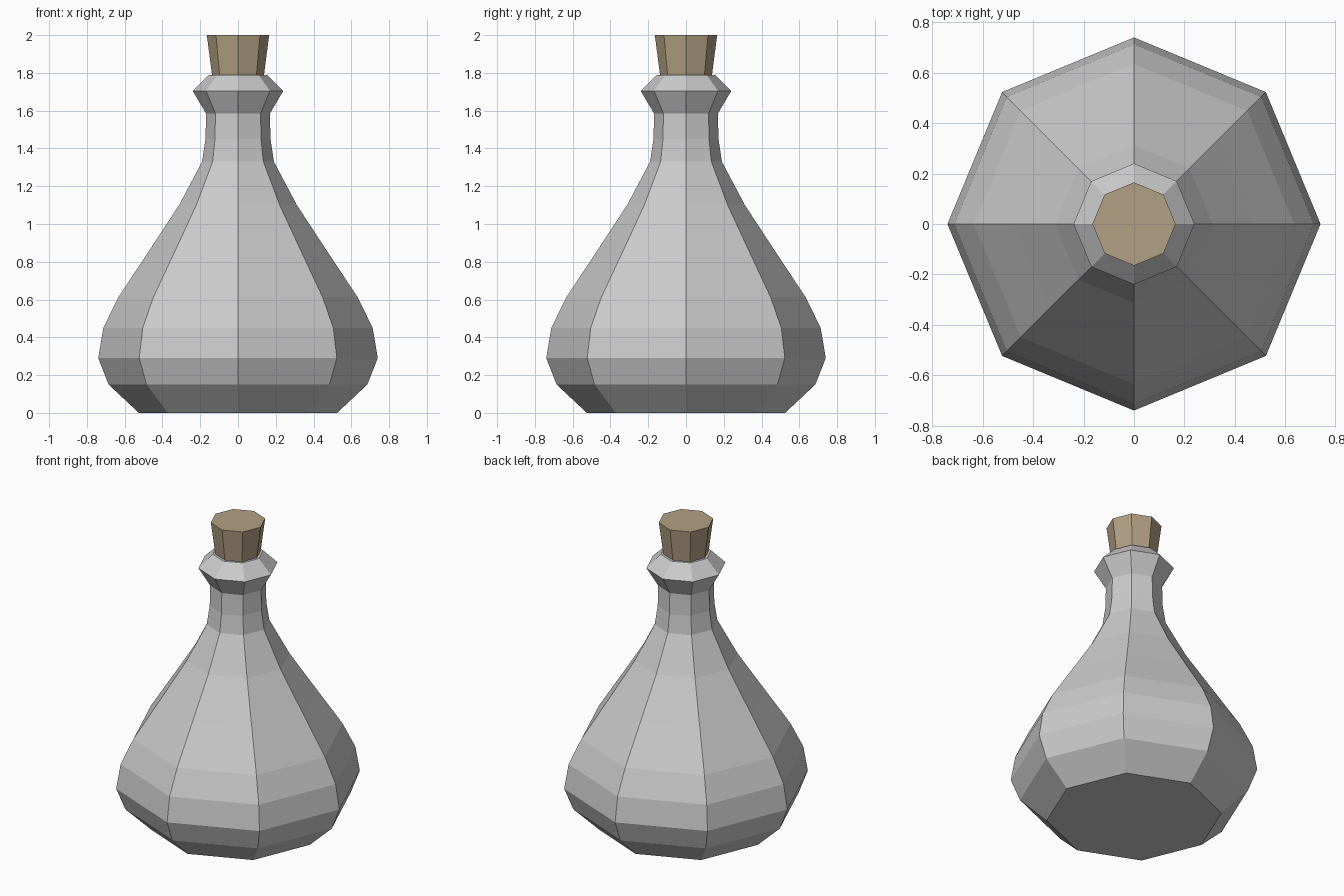
import bpy, bmesh
from math import cos, sin, pi

if "Cube" in bpy.data.objects:
    bpy.data.objects.remove(bpy.data.objects["Cube"])

SIDES = 8


def lathe(name, profile):
    """Closed octagonal solid from (radius, height) rings, corners on the axes."""
    bm = bmesh.new()
    rings = [[bm.verts.new((r * cos(2 * pi * i / SIDES), r * sin(2 * pi * i / SIDES), z))
              for i in range(SIDES)] for r, z in profile]
    for low, high in zip(rings, rings[1:]):
        for i in range(SIDES):
            j = (i + 1) % SIDES
            bm.faces.new((low[i], low[j], high[j], high[i]))
    bm.faces.new(rings[0][::-1])
    bm.faces.new(rings[-1])
    mesh = bpy.data.meshes.new(name)
    bm.to_mesh(mesh)
    bm.free()
    obj = bpy.data.objects.new(name, mesh)
    bpy.context.collection.objects.link(obj)
    return obj


# Bottle: base, belly, tapering shoulder, neck and flared lip
lathe("bottle", [(0.525, 0), (0.685, 0.15), (0.74, 0.29), (0.713, 0.45),
                 (0.635, 0.61), (0.476, 0.85), (0.312, 1.10), (0.19, 1.33),
                 (0.172, 1.45), (0.169, 1.585), (0.24, 1.705), (0.153, 1.79)])

# Cork stopper, slightly sunk into the mouth
cork = lathe("cork", [(0.135, 1.77), (0.165, 2.0)])
brown = bpy.data.materials.new("cork_brown")
brown.diffuse_color = (0.45, 0.35, 0.23, 1)
brown.use_nodes = True
brown.node_tree.nodes["Principled BSDF"].inputs["Base Color"].default_value = brown.diffuse_color
cork.data.materials.append(brown)
